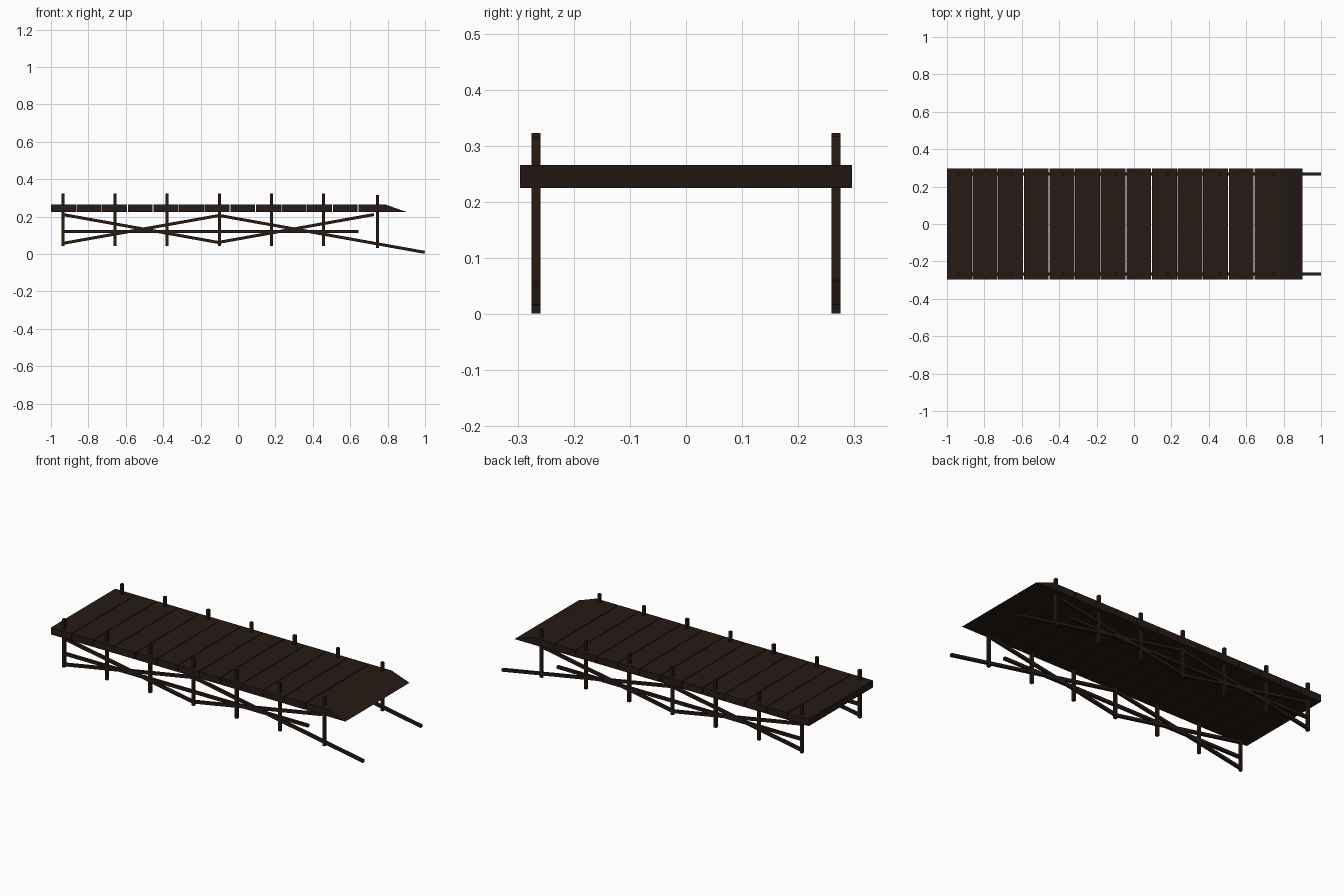
import bpy, bmesh, math
from mathutils import Vector

if "Cube" in bpy.data.objects:
    bpy.data.objects.remove(bpy.data.objects["Cube"])

wood = bpy.data.materials.new("dark_wood")
wood.diffuse_color = (0.019, 0.0105, 0.0075, 1)
wood.use_nodes = True
wood.node_tree.nodes["Principled BSDF"].inputs["Base Color"].default_value = wood.diffuse_color


def extrude_profile(name, pts, y0, y1):
    """Closed x/z outline (counter-clockwise from the front) extruded along y."""
    bm = bmesh.new()
    face = bm.faces.new([bm.verts.new((x, y0, z)) for x, z in pts])
    res = bmesh.ops.extrude_face_region(bm, geom=[face])
    verts = [g for g in res["geom"] if isinstance(g, bmesh.types.BMVert)]
    bmesh.ops.translate(bm, verts=verts, vec=(0, y1 - y0, 0))
    bmesh.ops.recalc_face_normals(bm, faces=bm.faces)
    mesh = bpy.data.meshes.new(name)
    bm.to_mesh(mesh)
    bm.free()
    mesh.materials.append(wood)
    obj = bpy.data.objects.new(name, mesh)
    bpy.context.collection.objects.link(obj)
    return obj


def beam(name, a, b, y, w=0.016):
    """Square bar between two x/z points, centred on y."""
    a, b = Vector(a), Vector(b)
    d = (b - a).normalized()
    n = Vector((-d.y, d.x)) * w / 2
    return extrude_profile(name, [a - n, b - n, b + n, a + n], y - w / 2, y + w / 2)


# Deck planks
W, Z0, Z1, PITCH, GAP = 0.296, 0.225, 0.266, 0.137, 0.004
for i in range(12):
    x0 = -1 + i * PITCH
    x1 = x0 + PITCH - GAP
    extrude_profile(f"deck_plank_{i + 1}",
                    [(x0, Z0), (x1, Z0), (x1, Z1), (x0, Z1)], -W, W)

# End plank with sloping tip
extrude_profile("deck_end_plank",
                [(0.645, Z0), (0.90, Z0), (0.785, Z1), (0.645, Z1)], -W, W)

# Posts and bracing on both sides
post_x = [-0.935, -0.658, -0.379, -0.10, 0.179, 0.458, 0.745]
braces = [((-0.942, 0.212), (-0.095, 0.060)),
          ((-0.942, 0.056), (-0.095, 0.207)),
          ((-0.105, 0.207), (0.998, 0.009)),
          ((-0.105, 0.062), (0.727, 0.211))]
for side, y in (("front", -0.267), ("back", 0.267)):
    for i, x in enumerate(post_x):
        low, high = (0.033, 0.316) if i == 6 else (0.042, 0.323)
        beam(f"{side}_post_{i + 1}", (x, low), (x, high), y)
    for i, (a, b) in enumerate(braces):
        beam(f"{side}_cross_brace_{i + 1}", a, b, y)
    beam(f"{side}_rail", (-0.94, 0.121), (0.643, 0.121), y)
